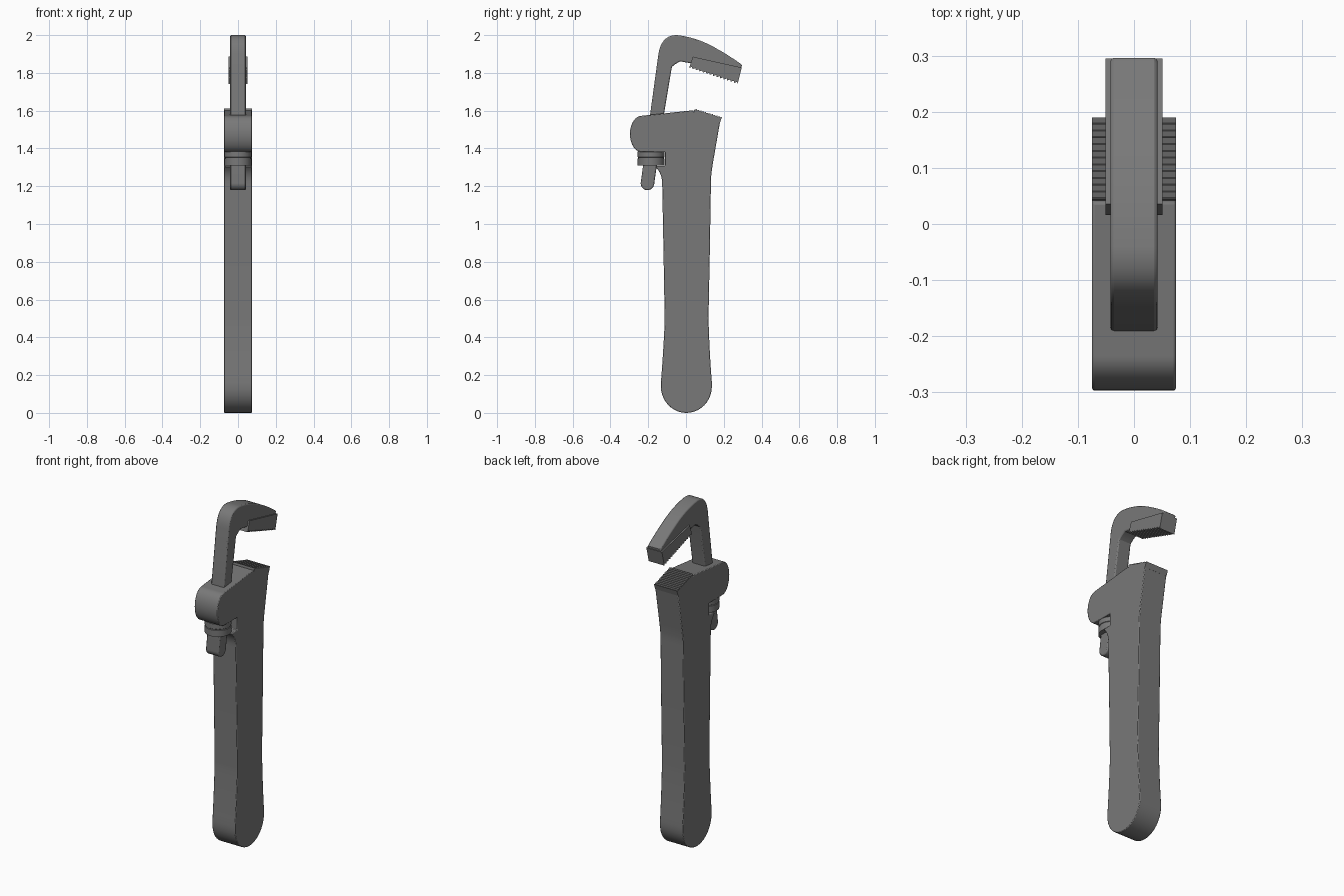
import bpy, bmesh, math
from math import sin, cos, radians

if "Cube" in bpy.data.objects:
    bpy.data.objects.remove(bpy.data.objects["Cube"])

# Dark steel
steel = bpy.data.materials.new("dark_steel")
steel.diffuse_color = (0.19, 0.19, 0.19, 1)
steel.use_nodes = True
steel.node_tree.nodes["Principled BSDF"].inputs["Base Color"].default_value = steel.diffuse_color


def arc(cy, cz, ry, rz, a0, a1, n=12):
    """Points of an elliptical arc in the YZ plane, angles in degrees."""
    return [(cy + ry * cos(radians(a0 + (a1 - a0) * i / n)),
             cz + rz * sin(radians(a0 + (a1 - a0) * i / n))) for i in range(n + 1)]


def curve(p0, p1, p2, n=8):
    """Quadratic curve between two points."""
    return [tuple((1 - t) ** 2 * a + 2 * t * (1 - t) * b + t * t * c
                  for a, b, c in zip(p0, p1, p2)) for t in [i / n for i in range(n + 1)]]


def teeth(p0, p1, n, depth):
    """Saw-tooth line from p0 to p1, with notches cut to the left of travel."""
    dy, dz = p1[0] - p0[0], p1[1] - p0[1]
    length = math.hypot(dy, dz)
    ny, nz = -dz / length * depth, dy / length * depth
    pts = []
    for i in range(n):
        a, b = i / n, (i + 0.7) / n
        pts.append((p0[0] + dy * a, p0[1] + dz * a))
        pts.append((p0[0] + dy * b + ny, p0[1] + dz * b + nz))
    return pts + [p1]


def finish(name, bm, bevel=0.0):
    bmesh.ops.remove_doubles(bm, verts=bm.verts, dist=1e-5)
    bmesh.ops.recalc_face_normals(bm, faces=bm.faces)
    mesh = bpy.data.meshes.new(name)
    bm.to_mesh(mesh)
    bm.free()
    mesh.materials.append(steel)
    ob = bpy.data.objects.new(name, mesh)
    bpy.context.collection.objects.link(ob)
    bpy.ops.object.select_all(action='DESELECT')
    ob.select_set(True)
    bpy.context.view_layer.objects.active = ob
    bpy.ops.object.shade_smooth_by_angle(angle=radians(30))
    if bevel:
        mod = ob.modifiers.new("Bevel", 'BEVEL')
        mod.width, mod.segments = bevel, 2
        mod.limit_method, mod.angle_limit = 'ANGLE', radians(60)
    return ob


def plate(name, profile, half, bevel=0.0):
    """Extrude a YZ profile symmetrically along x."""
    bm = bmesh.new()
    face = bm.faces.new([bm.verts.new((-half, y, z)) for y, z in profile])
    new = bmesh.ops.extrude_face_region(bm, geom=[face])["geom"]
    bmesh.ops.translate(bm, vec=(2 * half, 0, 0),
                        verts=[v for v in new if isinstance(v, bmesh.types.BMVert)])
    return finish(name, bm, bevel)


# Handle and head in one side profile
body = arc(0.002, 0.14, 0.135, 0.14, 180, 360, 20)
body += curve((0.137, 0.16), (0.124, 0.32), (0.119, 0.50))
body += [(0.126, 0.85), (0.132, 1.22)]
body += curve((0.133, 1.25), (0.137, 1.29), (0.142, 1.32), 4)
body += [(0.182, 1.552), (0.045, 1.588), (0.038, 1.602), (-0.235, 1.573)]
body += arc(-0.235, 1.477, 0.062, 0.096, 95, 265, 14)
body += [(-0.225, 1.381), (-0.11, 1.381), (-0.11, 1.308), (-0.158, 1.308)]
body += curve((-0.158, 1.298), (-0.125, 1.265), (-0.126, 1.21), 6)
body += [(-0.119, 0.85), (-0.113, 0.50)]
body += curve((-0.113, 0.48), (-0.120, 0.32), (-0.133, 0.16))
plate("handle_and_head", body, 0.0745, 0.004)

# Hook jaw with its leaning shank
hook = arc(-0.204, 1.216, 0.036, 0.037, 180, 350, 10)
hook += [(-0.117, 1.58), (-0.076, 1.825)]
hook += curve((-0.074, 1.832), (-0.055, 1.85), (-0.03, 1.861), 4)
hook += [(0.03, 1.850), (0.275, 1.782), (0.296, 1.838)]
hook += curve((0.296, 1.842), (0.28, 1.857), (0.20, 1.907), 5)
hook += curve((0.17, 1.924), (0.07, 1.985), (-0.04, 1.999), 8)
hook += curve((-0.05, 2.0), (-0.13, 2.0), (-0.146, 1.90), 10)
plate("hook_jaw", hook, 0.042, 0.009)

# Toothed inserts on both jaws
upper = teeth((0.016, 1.826), (0.273, 1.741), 14, 0.010)
plate("upper_teeth", upper + [(0.295, 1.828), (0.036, 1.886)], 0.0505)
lower = teeth((0.190, 1.567), (0.045, 1.612), 12, 0.006)
plate("lower_teeth", lower + [(0.040, 1.580), (0.180, 1.535)], 0.0745)

# Adjusting nut with a groove round it
bm = bmesh.new()
rings = [(0, 1.309), (0.071, 1.309), (0.071, 1.346), (0.068, 1.348), (0.068, 1.352),
         (0.071, 1.354), (0.071, 1.383), (0, 1.383)]
verts = [bm.verts.new((r, -0.185, z)) for r, z in rings]
edges = [bm.edges.new(pair) for pair in zip(verts, verts[1:])]
bmesh.ops.spin(bm, geom=verts + edges, cent=(0, -0.185, 0), axis=(0, 0, 1),
               angle=2 * math.pi, steps=32, use_merge=True)
finish("adjusting_nut", bm)
